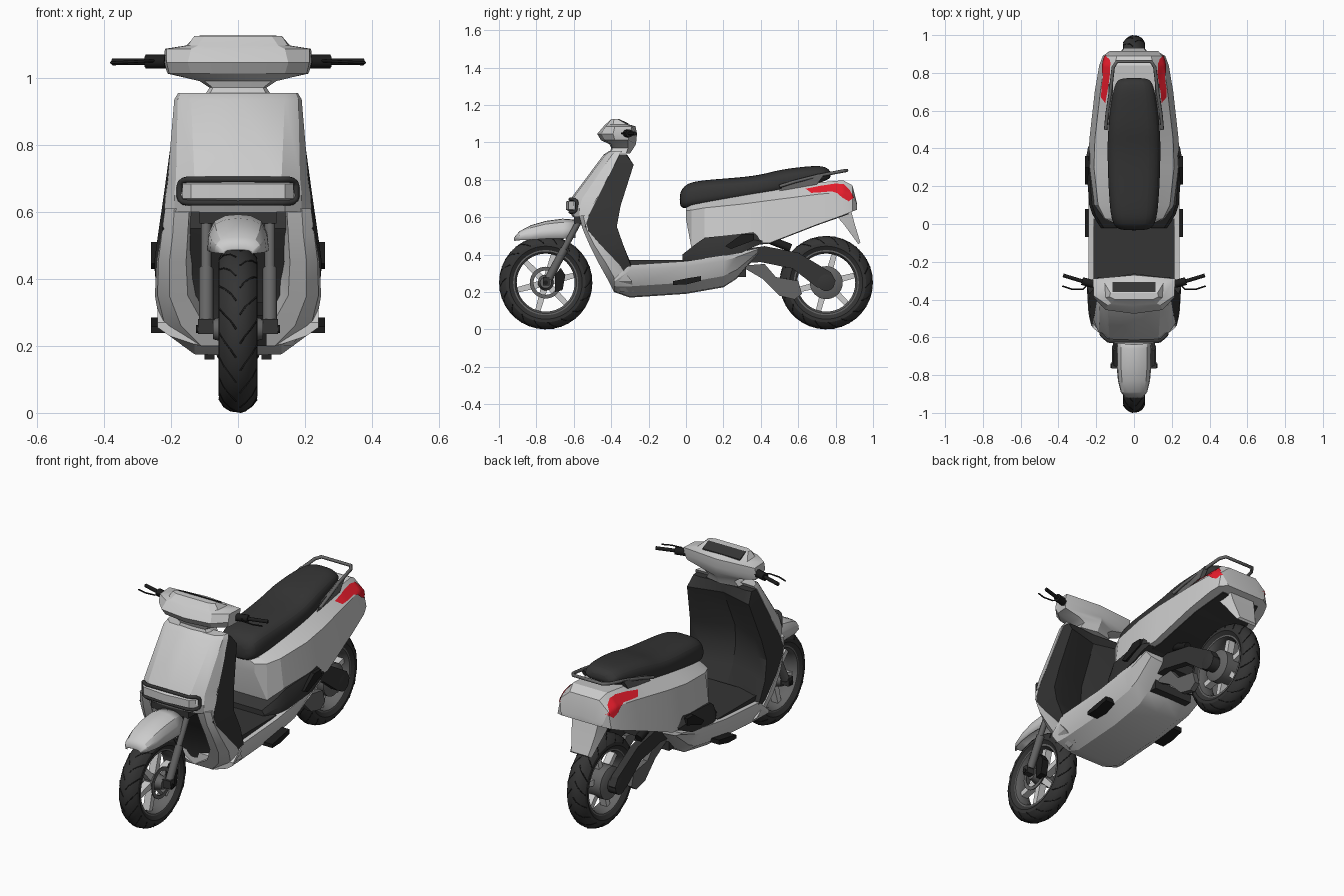
import bpy, bmesh, math
from mathutils import Vector
from mathutils.bvhtree import BVHTree


def material(name, c):
    m = bpy.data.materials.new(name)
    m.diffuse_color = (*c, 1)
    return m


DARK = material("dark_plastic", (0.035, 0.035, 0.035))
BLACK = material("black_rubber", (0.012, 0.012, 0.012))
MID = material("mid_grey", (0.13, 0.13, 0.13))
RED = material("red_lens", (0.8, 0.012, 0.025))


def finish(name, bm, mat):
    bmesh.ops.recalc_face_normals(bm, faces=bm.faces[:])
    me = bpy.data.meshes.new(name)
    bm.to_mesh(me)
    bm.free()
    ob = bpy.data.objects.new(name, me)
    bpy.context.collection.objects.link(ob)
    if mat:
        me.materials.append(mat)
    return ob


def loft(name, rings, mat=None, cyclic=True, closed=False, caps=True):
    bm = bmesh.new()
    vs = [[bm.verts.new(p) for p in r] for r in rings]
    n = len(rings[0])
    for a, b in zip(vs, vs[1:] + (vs[:1] if closed else [])):
        for i in range(n if cyclic else n - 1):
            j = (i + 1) % n
            bm.faces.new((a[i], a[j], b[j], b[i]))
    if caps and not closed:
        bm.faces.new(vs[0])
        bm.faces.new(vs[-1])
    return finish(name, bm, mat)


def mirrored(half):
    return half + [(-x, y, z) for x, y, z in reversed(half) if x > 1e-4]


def loft_z(name, secs, mat=None):      # secs: z, half outline in xy
    return loft(name, [mirrored([(x, y, z) for x, y in h]) for z, h in secs], mat)


def loft_y(name, secs, mat=None):      # secs: y, half outline in xz
    return loft(name, [mirrored([(x, y, z) for x, z in h]) for y, h in secs], mat)


def prism(name, pts, x0, x1, mat=None):    # yz polygon extruded along x
    return loft(name, [[(x, y, z) for y, z in pts] for x in (x0, x1)], mat)


def box(name, x, y, z, mat=None):
    return prism(name, [(y[0], z[0]), (y[1], z[0]), (y[1], z[1]), (y[0], z[1])], *x, mat)


def lathe(name, prof, cy, cz, mat=None, n=48, closed=False):    # prof: (x, radius)
    rings = [[(x, cy + r * math.cos(a), cz + r * math.sin(a))
              for a in (2 * math.pi * k / n for k in range(n))] for x, r in prof]
    return loft(name, rings, mat, closed=closed)


def tube(name, paths, r, mat=None, cyclic=False):
    cu = bpy.data.curves.new(name, 'CURVE')
    cu.dimensions = '3D'
    cu.bevel_depth, cu.bevel_resolution, cu.use_fill_caps = r, 2, True
    for pts in paths:
        sp = cu.splines.new('POLY')
        sp.points.add(len(pts) - 1)
        sp.use_cyclic_u = cyclic
        for p, q in zip(sp.points, pts):
            p.co = (*q, 1)
    if mat:
        cu.materials.append(mat)
    ob = bpy.data.objects.new(name, cu)
    bpy.context.collection.objects.link(ob)
    return ob


def bvh(ob):
    bm = bmesh.new()
    bm.from_mesh(ob.data)
    return BVHTree.FromBMesh(bm)


# front apron
apron = loft_z("front_apron", [
    (.955, [(0, -.41), (.14, -.40), (.172, -.37), (.178, -.34), (0, -.35)]),
    (.935, [(0, -.44), (.14, -.43), (.18, -.395), (.19, -.355), (0, -.36)]),
    (.70, [(0, -.615), (.13, -.605), (.185, -.555), (.210, -.475), (0, -.44)]),
    (.65, [(0, -.635), (.14, -.622), (.19, -.57), (.217, -.50), (0, -.44)]),
    (.60, [(0, -.605), (.14, -.595), (.19, -.568), (.22, -.525), (0, -.44)])])

# headlight frame and lens, following the apron
tree = bvh(apron)
front_y = lambda x: tree.ray_cast(Vector((x, -2, .65)), Vector((0, 1, 0)))[0].y
loop = []
for cx, cz, a0 in ((.152, .678, 0), (-.152, .678, 90), (-.152, .645, 180), (.152, .645, 270)):
    for k in range(4):
        a = math.radians(a0 + 30 * k)
        loop.append((cx + .022 * math.cos(a), cz + .018 * math.sin(a)))
loop = loop[:4] + [(.13, .696), (-.13, .696)] + loop[4:12] + [(-.13, .627), (.13, .627)] + loop[12:]
tube("headlight_frame", [[(x, front_y(x) + .003, z) for x, z in loop]], .009, DARK, True)
xs = [-.165, -.14, 0, .14, .165]
loft("headlight_lens", [[(x, front_y(x) + d, z) for x in xs]
                        for d, z in ((.02, .627), (-.006, .64), (-.006, .683), (.03, .696))], cyclic=False, caps=False)

# lower flanks beside the front wheel
for s in (-1, 1):
    loft("lower_flank", [[(s * x, y, z) for x, y in h] for z, h in (
        (.61, [(.145, -.575), (.19, -.572), (.218, -.55), (.215, -.52), (.14, -.50)]),
        (.53, [(.15, -.545), (.195, -.55), (.228, -.53), (.23, -.525), (.13, -.46)]),
        (.45, [(.155, -.51), (.205, -.515), (.238, -.49), (.243, -.455), (.13, -.43)]),
        (.35, [(.15, -.46), (.205, -.465), (.240, -.425), (.248, -.36), (.12, -.37)]),
        (.26, [(.10, -.415), (.17, -.415), (.218, -.375), (.232, -.29), (.08, -.30)]),
        (.20, [(.0, -.385), (.11, -.385), (.155, -.345), (.165, -.28), (.0, -.28)]))])

# inner leg shield
loft_z("inner_leg_shield", [
    (.935, [(0, -.37), (.183, -.36), (.178, -.32), (.14, -.315), (0, -.33)]),
    (.88, [(0, -.40), (.19, -.385), (.19, -.28), (.15, -.29), (0, -.33)]),
    (.66, [(0, -.46), (.214, -.50), (.22, -.35), (.165, -.365), (0, -.43)]),
    (.55, [(0, -.48), (.226, -.54), (.236, -.37), (.175, -.38), (0, -.435)]),
    (.45, [(0, -.45), (.240, -.46), (.25, -.335), (.19, -.35), (0, -.41)]),
    (.34, [(0, -.40), (.24, -.36), (.242, -.295), (.2, -.29), (0, -.35)]),
    (.24, [(0, -.39), (.2, -.34), (.2, -.29), (.18, -.29), (0, -.3)])], DARK)

# underbody, floor mat and dark middle panel
loft_y("underbody", [(y, [(0, b), (.13, b + .005), (.205, b + .06 * k), (.24, t - .03 * k), (.24, t), (0, t)])
                     for y, b, t, k in ((-.385, .20, .27, .5), (-.30, .17, .345, 1), (0, .19, .365, 1),
                                        (.2, .225, .395, 1), (.27, .27, .41, .8), (.385, .40, .435, .2))])
box("floor_mat", (-.215, .215), (-.34, .03), (.345, .372), DARK)
loft_y("middle_panel", [(y, [(0, b), (w, b), (w + .005, (b + t) / 2), (w - .01, t), (0, t)])
                        for y, w, b, t in ((-.02, .17, .36, .40), (.05, .215, .365, .455), (.1, .232, .375, .49),
                                           (.3, .247, .41, .512), (.36, .247, .44, .52), (.41, .238, .46, .48))], DARK)
box("underbody_rear_plate", (-.12, .12), (.2, .32), (.28, .44), DARK)

# rear body, widening downwards
body = loft_y("rear_body", [(y, [(0, t), (d, t), (w, s), (l, b), (0, b)]) for y, t, d, w, s, l, b in (
    (.0, .65, .07, .10, .635, .10, .59), (.03, .665, .11, .155, .638, .16, .43),
    (.1, .68, .13, .19, .65, .215, .45), (.3, .715, .135, .212, .67, .243, .455),
    (.45, .74, .13, .207, .69, .236, .463), (.7, .785, .115, .178, .722, .208, .56),
    (.84, .797, .105, .158, .735, .184, .61), (.89, .77, .09, .147, .72, .165, .63),
    (.915, .67, .08, .13, .66, .12, .64))])
loft_y("undertail_tray", [(y, [(0, b + .02), (w, b + .02), (w, b - .006), (0, b - .006)])
                          for y, w, b in ((.3, .21, .45), (.45, .2, .465), (.7, .165, .562), (.87, .12, .622))], DARK)

# tail lights projected on the rear body
tree = bvh(body)
top = [(.64, .752), (.72, .768), (.80, .780), (.845, .776), (.875, .745), (.898, .705)]
low = [(.67, .730), (.72, .733), (.78, .738), (.81, .728), (.835, .705), (.87, .685)]
edge = [[Vector(p[i]).lerp(Vector(p[i + 1]), k / 4) for p in (top, low)]
        for i in range(5) for k in range(5 if i == 4 else 4)]
for s in (-1, 1):
    rows = []
    for k in range(7):
        pts = [a.lerp(b, k / 6) for a, b in edge]
        rows.append([(tree.ray_cast(Vector((s, y, z)), Vector((-s, 0, 0)))[0].x + s * .005, y, z) for y, z in pts])
    loft("tail_light", rows, RED, cyclic=False, caps=False)

# seat
seat = loft_y("seat", [(y, [(0, t), (w * .6, t), (w * .93, t - .025), (w, (b + t) / 2), (w * .97, b), (0, b)])
                       for y, w, b, t in ((-.035, .08, .655, .73), (-.005, .11, .645, .775), (.06, .13, .65, .797),
                                          (.3, .142, .69, .812), (.42, .142, .71, .83), (.5, .14, .725, .855),
                                          (.68, .118, .77, .876), (.745, .10, .795, .872), (.775, .075, .81, .845))], DARK)
sub = seat.modifiers.new("round", 'SUBSURF')
sub.levels = sub.render_levels = 2

# grab rail
tube("grab_rail", [[(.15, .50, .765), (.143, .58, .79), (.125, .70, .82), (.11, .83, .845), (.09, .86, .85),
                    (-.09, .86, .85), (-.11, .83, .845), (-.125, .70, .82), (-.143, .58, .79), (-.15, .50, .765)]], .009, MID)
for s in (-1, 1):
    prism("rail_bracket", [(.5, .74), (.54, .79), (.74, .83), (.70, .775)], s * .11, s * .135, MID)

# rear splash guard
loft("rear_guard", [[(-w, a, z), (w, a, z), (w * .8, b, z + .01), (-w * .8, b, z + .01)] for z, a, b, w in (
    (.635, .78, .88, .10), (.56, .845, .90, .09), (.455, .922, .932, .065))])

# handlebar cowl with neck, and display
loft_z("handlebar_cowl", [
    (1.125, [(0, -.40), (.10, -.40), (.13, -.385), (.125, -.365), (0, -.365)]),
    (1.096, [(0, -.43), (.12, -.42), (.15, -.39), (.155, -.315), (0, -.305)]),
    (1.086, [(0, -.44), (.14, -.43), (.213, -.38), (.218, -.29), (0, -.27)]),
    (1.045, [(0, -.475), (.15, -.455), (.213, -.39), (.222, -.30), (0, -.262)]),
    (1.012, [(0, -.455), (.14, -.435), (.205, -.38), (.21, -.31), (0, -.265)]),
    (.99, [(0, -.41), (.10, -.40), (.115, -.38), (.11, -.31), (0, -.268)]),
    (.97, [(0, -.40), (.075, -.395), (.085, -.37), (.08, -.31), (0, -.28)]),
    (.94, [(0, -.41), (.09, -.40), (.105, -.37), (.10, -.32), (0, -.30)])])
prism("display", [(-.36, 1.126), (-.308, 1.101), (-.308, 1.08), (-.36, 1.10)], -.115, .115, DARK)

for s in (-1, 1):
    # grips, switches, levers
    tube("grip", [[(s * .19, -.325, 1.05), (s * .25, -.31, 1.048), (s * .375, -.272, 1.047)]], .010, BLACK)
    tube("switch_block", [[(s * .215, -.318, 1.048), (s * .275, -.302, 1.048)]], .021, BLACK)
    tube("brake_lever", [[(s * .24, -.315, 1.05), (s * .27, -.345, 1.05), (s * .33, -.345, 1.047), (s * .38, -.328, 1.045)]], .004, BLACK)
    # front fork
    tube("fork_tube", [[(s * .095, -.56, .60), (s * .095, -.68, .38)]], .016, MID)
    tube("fork_slider", [[(s * .095, -.65, .43), (s * .095, -.735, .27)]], .022, MID)
    box("fork_foot", (s * .07, s * .12), (-.765, -.73), (.235, .28), DARK)
    # foot pegs and folded rear pegs
    prism("foot_peg", [(-.07, .238), (0, .24), (.08, .26), (.08, .285), (0, .272), (-.07, .258)], s * .18, s * .26, BLACK)
    prism("rear_peg", [(.21, .445), (.24, .43), (.36, .475), (.36, .51), (.3, .51)], s * .22, s * .26, BLACK)
    # swing arm
    prism("swing_arm", [(.24, .35), (.31, .43), (.42, .445), (.60, .41), (.775, .305), (.80, .26), (.775, .215), (.70, .225),
                        (.57, .325), (.40, .36)], s * .085, s * .125, DARK)
    lathe("axle_cap", [(s * .06, .045), (s * .125, .045), (s * .13, .02)], .75, .25, DARK, 24)
    # rear shock absorber
    tube("rear_shock", [[(s * .10, .42, .49), (s * .10, .56, .435)]], .022, BLACK)
    # motor side brackets
    prism("motor_bracket", [(.29, .34), (.42, .35), (.48, .28), (.60, .26), (.62, .19), (.58, .16), (.50, .18), (.41, .27)],
          s * .07, s * .10, MID)
box("swing_arm_bridge", (-.12, .12), (.27, .42), (.365, .425), DARK)
box("fork_crown", (-.115, .115), (-.60, -.52), (.565, .60), DARK)

# front mudguard
guard = loft("front_mudguard", [[(x * w, y, b + (t - b) * h) for x, h in (
    (1, 0), (.94, .5), (.75, .82), (.4, .97), (0, 1), (-.4, .97), (-.75, .82), (-.94, .5), (-1, 0))]
    for y, w, b, t in ((-.92, .045, .475, .49), (-.89, .07, .478, .525), (-.83, .085, .48, .557),
                       (-.75, .092, .485, .58), (-.66, .093, .485, .592), (-.59, .088, .49, .587))],
             cyclic=False, caps=False)
guard.modifiers.new("thickness", 'SOLIDIFY').thickness = .008

# wheels
for name, cy in (("front", -.75), ("rear", .75)):
    half = [(0, .249), (.022, .245), (.042, .232), (.056, .212), (.058, .195), (.045, .174)]
    lathe(name + "_tyre", half + [(-x, r) for x, r in reversed(half[1:])], cy, .25, DARK, 64, True)
    lathe(name + "_rim", [(-.045, .178), (.045, .178), (.045, .165), (.02, .155), (-.02, .155), (-.045, .165)], cy, .25, MID, 64, True)
    grooves = []
    for k in range(18):
        for s in (-1, 1):
            pts = []
            for j, (x, r) in enumerate(half[:4]):
                a = 2 * math.pi * (k + (s + 1) / 4) / 18 - j * .1
                pts.append((s * max(x, .006), cy + (r - .001) * math.cos(a), .25 + (r - .001) * math.sin(a)))
            grooves.append(pts)
    tube(name + "_tread", grooves, .003, BLACK).data.bevel_resolution = 0
    for k in range(6):
        a = math.pi * k / 3 + .25
        c, t = math.cos(a), math.sin(a)
        prism(name + "_spoke", [(cy + r * c - w * t, .25 + r * t + w * c)
                                for r, w in ((.03, -.018), (.16, -.014), (.16, .014), (.03, .018))], -.02, .02)
lathe("front_hub", [(-.075, .03), (-.03, .042), (.03, .042), (.075, .03)], -.75, .25, MID, 24)
lathe("front_axle", [(-.125, .012), (.125, .012)], -.75, .25, BLACK, 16)
lathe("brake_disc", [(.052, .085), (.057, .085), (.057, .065), (.052, .065)], -.75, .25, MID, 40, True)
prism("brake_caliper", [(-.70, .20), (-.66, .21), (-.645, .29), (-.67, .33), (-.70, .29)], .045, .085, BLACK)
lathe("hub_motor", [(-.075, .05), (-.06, .088), (.06, .088), (.075, .05)], .75, .25, MID, 40)

# shading
for ob in bpy.data.objects:
    ob.select_set(ob.type == 'MESH')
bpy.context.view_layer.objects.active = seat
bpy.ops.object.shade_smooth_by_angle(angle=math.radians(25))
